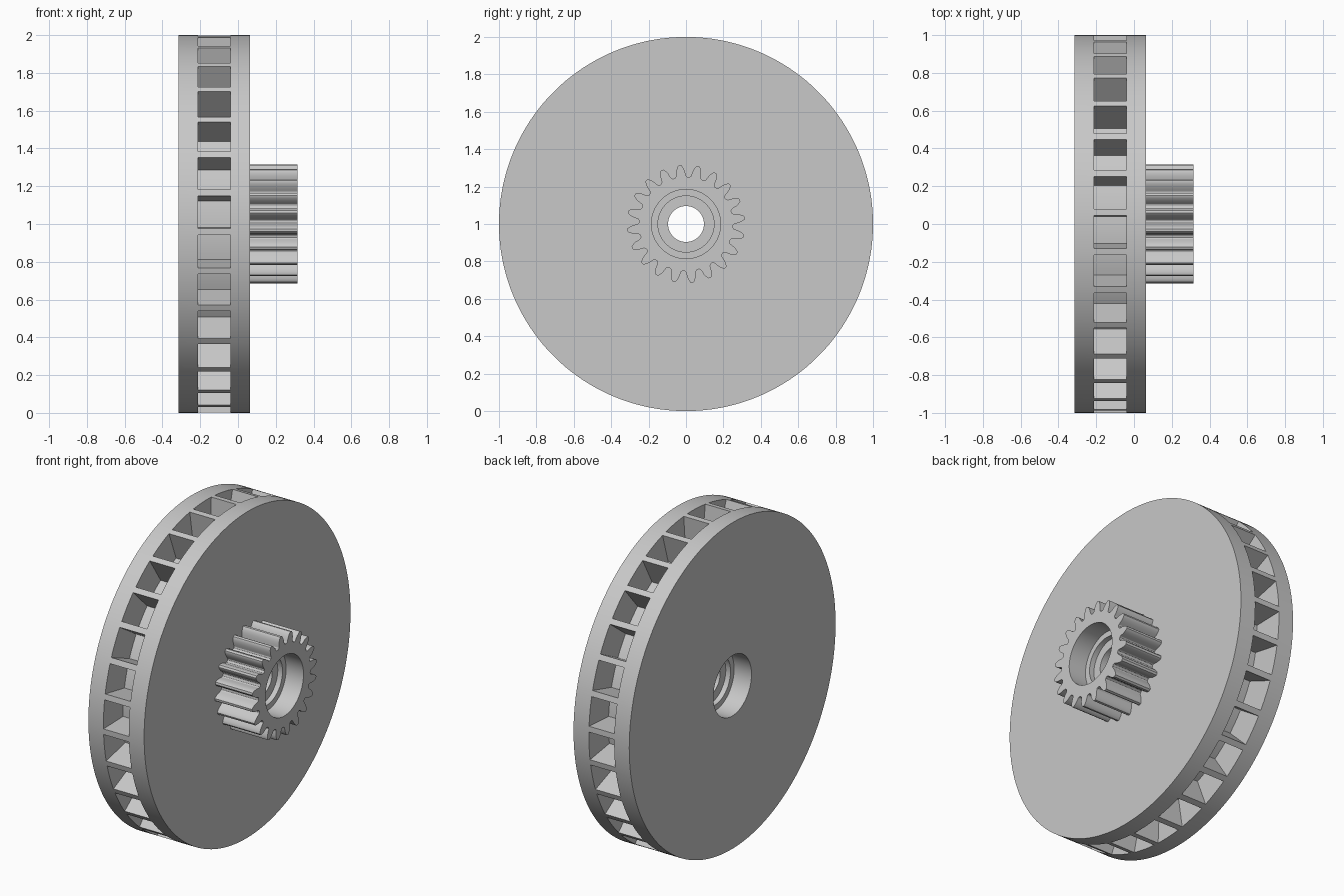
import bpy, bmesh, math

CENTRE_Z = 1.0
BACK, FACE, TIP = -0.315, 0.063, 0.315   # wheel back, wheel face, gear end along x

cube = bpy.data.objects.get("Cube")
if cube:
    bpy.data.objects.remove(cube, do_unlink=True)

grey = bpy.data.materials.new("light_grey")
grey.use_nodes = True
grey.diffuse_color = (0.58, 0.58, 0.58, 1)
grey.node_tree.nodes["Principled BSDF"].inputs["Base Color"].default_value = grey.diffuse_color


def point(x, r, angle):
    return (x, r * math.cos(angle), CENTRE_Z + r * math.sin(angle))


def finish(name, bm):
    bmesh.ops.recalc_face_normals(bm, faces=bm.faces)
    mesh = bpy.data.meshes.new(name)
    bm.to_mesh(mesh)
    bm.free()
    mesh.materials.append(grey)
    obj = bpy.data.objects.new(name, mesh)
    bpy.context.collection.objects.link(obj)
    return obj


def prism(bm, outline, x0, x1):
    """Extrude a polar outline [(radius, angle)] along the axle."""
    a = [bm.verts.new(point(x0, r, t)) for r, t in outline]
    b = [bm.verts.new(point(x1, r, t)) for r, t in outline]
    bm.faces.new(a)
    bm.faces.new(b[::-1])
    for i in range(len(a)):
        j = (i + 1) % len(a)
        bm.faces.new((a[i], a[j], b[j], b[i]))


def lathe(name, profile, segments):
    """Revolve an (x, radius) profile round the axle and cap both ends."""
    bm = bmesh.new()
    rings = [[bm.verts.new(point(x, r, math.tau * i / segments)) for i in range(segments)]
             for x, r in profile]
    for a, b in zip(rings, rings[1:]):
        for i in range(segments):
            j = (i + 1) % segments
            bm.faces.new((a[i], a[j], b[j], b[i]))
    bm.faces.new(rings[0])
    bm.faces.new(rings[-1])
    return finish(name, bm)


def combine(target, tool, operation):
    mod = target.modifiers.new(operation, 'BOOLEAN')
    mod.operation = operation
    mod.solver = 'EXACT'
    mod.object = tool
    tool.hide_render = True
    bpy.context.view_layer.objects.active = target
    bpy.ops.object.modifier_apply(modifier=mod.name)
    bpy.data.objects.remove(tool, do_unlink=True)


# Solid wheel disc
wheel = lathe("geared_wheel", [(BACK, 1), (FACE, 1)], 180)

# Pinion: half a tooth flank (degrees from tooth centre, radius), mirrored and repeated
flank = [(1.2, 0.315), (1.9, 0.312), (3.2, 0.301), (4.5, 0.286),
         (5.3, 0.27), (6.0, 0.258), (7.3, 0.252), (9, 0.2506)]
tooth = [(-a, r) for a, r in reversed(flank[:-1])] + flank
TEETH = 20
outline = [(r, math.radians(6 + k * 360 / TEETH + a)) for k in range(TEETH) for a, r in tooth]
bm = bmesh.new()
prism(bm, outline, FACE - 0.03, TIP)
combine(wheel, finish("pinion", bm), 'UNION')

# Ring of pockets round the rim
POCKETS, HALF, STEPS = 30, 5.0, 5
bm = bmesh.new()
for k in range(POCKETS):
    mid = 8.4 + k * 360 / POCKETS
    arc = [math.radians(mid - HALF + 2 * HALF * i / STEPS) for i in range(STEPS + 1)]
    prism(bm, [(0.81, t) for t in arc] + [(1.05, t) for t in reversed(arc)], -0.213, -0.041)
combine(wheel, finish("pocket_cutter", bm), 'DIFFERENCE')

# Axle bore with a stepped bearing seat at each end
SEAT, RELIEF = 0.118, 0.15
bore = [(BACK - 0.05, 0.185), (BACK + SEAT, 0.185), (BACK + SEAT, 0.15), (BACK + RELIEF, 0.15),
        (BACK + RELIEF, 0.096)]
bore += [(-x, r) for x, r in reversed(bore)]
combine(wheel, lathe("bore_cutter", bore, 72), 'DIFFERENCE')

# Smooth rounds, crisp edges
bpy.ops.object.select_all(action='DESELECT')
wheel.select_set(True)
bpy.context.view_layer.objects.active = wheel
bpy.ops.object.shade_smooth_by_angle(angle=math.radians(25))
